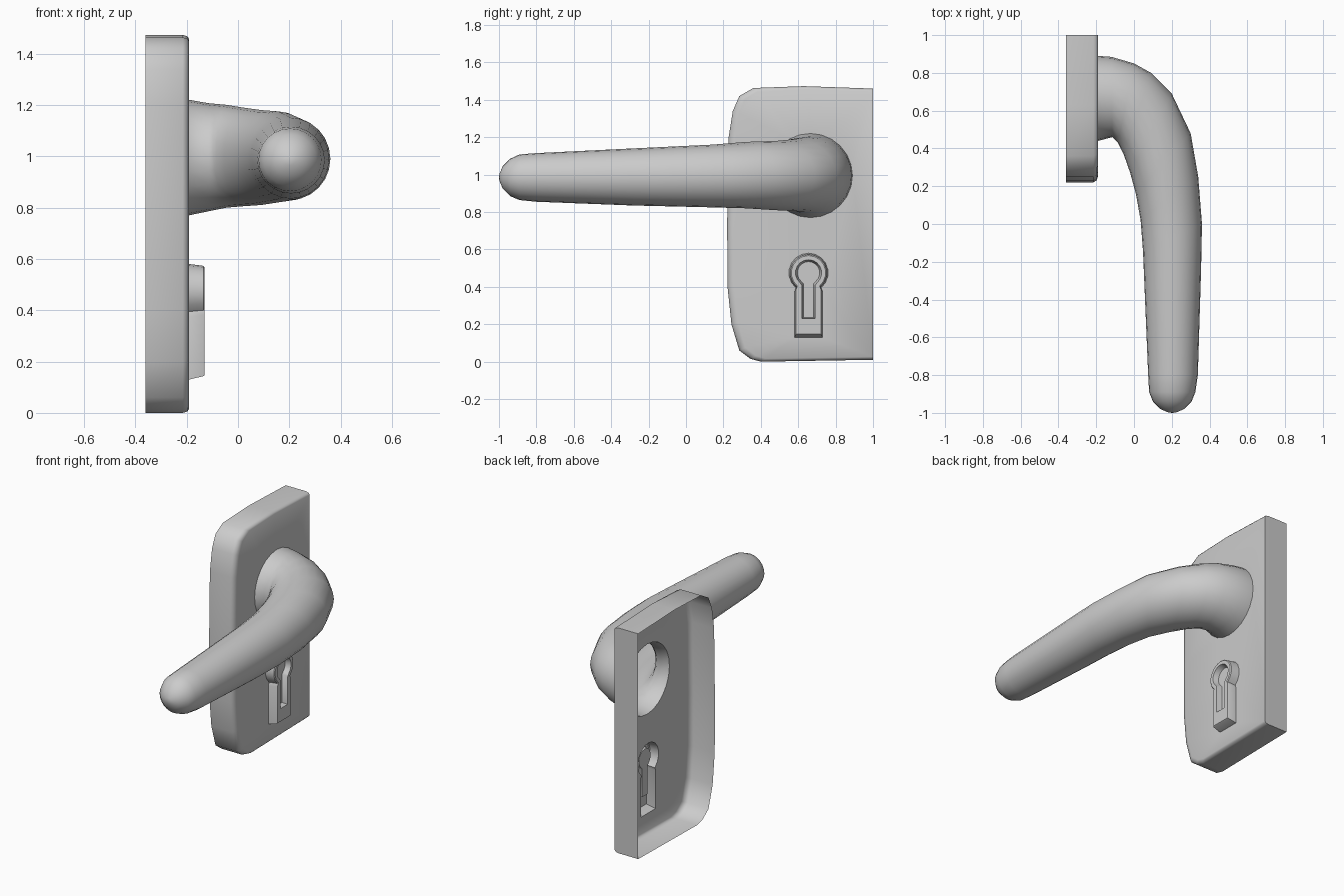
import bpy, bmesh
from math import sin, cos, pi, radians
from mathutils import Vector

if "Cube" in bpy.data.objects:
    bpy.data.objects.remove(bpy.data.objects["Cube"])


def loft(bm, rings):
    """Join equal-length closed rings of points with quads."""
    vs = [[bm.verts.new(p) for p in r] for r in rings]
    n = len(vs[0])
    for a, b in zip(vs, vs[1:]):
        for i in range(n):
            bm.faces.new((a[i], a[(i + 1) % n], b[(i + 1) % n], b[i]))
    return vs


def finish(name, bm, angle):
    bmesh.ops.recalc_face_normals(bm, faces=bm.faces)
    me = bpy.data.meshes.new(name)
    bm.to_mesh(me)
    bm.free()
    ob = bpy.data.objects.new(name, me)
    bpy.context.collection.objects.link(ob)
    bpy.ops.object.select_all(action='DESELECT')
    ob.select_set(True)
    bpy.context.view_layer.objects.active = ob
    bpy.ops.object.shade_smooth_by_angle(angle=radians(angle))
    return ob


def keyhole(x, r, half, bottom, cy=0.655, cz=0.475, n=14):
    """Round head with a straight stem, in the plane at x."""
    a = math_a = -radians(50)
    pts = [(cy + r * cos(a + (pi - 2 * a) * i / n), cz + r * sin(a + (pi - 2 * a) * i / n))
           for i in range(n + 1)]
    zs = cz - r * 0.95
    pts += [(cy - half, zs), (cy - half, bottom), (cy + half, bottom), (cy + half, zs)]
    return [(x, y, z) for y, z in pts]


def section(ox, oy, ix, iy, zt, zb, n=24):
    """Elliptical section between an outer and an inner point."""
    o, i = Vector((ox, oy, 0)), Vector((ix, iy, 0))
    mid, half = (o + i) / 2, (o - i) / 2
    zc, zh = (zt + zb) / 2, (zt - zb) / 2
    return [mid + half * cos(2 * pi * k / n) + Vector((0, 0, zc + zh * sin(2 * pi * k / n)))
            for k in range(n)]


# Lever: outer bend, inner bend, top and bottom along its length
lever = [section(*s) for s in [
    (-0.19, 0.89, -0.19, 0.44, 1.22, 0.77),
    (-0.12, 0.885, -0.115, 0.46, 1.207, 0.785),
    (0.0, 0.85, -0.085, 0.43, 1.20, 0.80),
    (0.09, 0.80, -0.055, 0.37, 1.19, 0.805),
    (0.20, 0.69, -0.02, 0.27, 1.18, 0.81),
    (0.30, 0.48, 0.01, 0.16, 1.175, 0.82),
    (0.34, 0.25, 0.035, 0.02, 1.16, 0.825),
    (0.36, 0.0, 0.048, -0.15, 1.15, 0.83),
    (0.355, -0.25, 0.055, -0.32, 1.14, 0.835),
    (0.338, -0.80, 0.075, -0.80, 1.115, 0.855),
    (0.325, -0.89, 0.08, -0.89, 1.108, 0.864),
    (0.305, -0.94, 0.10, -0.94, 1.085, 0.885),
    (0.265, -0.98, 0.14, -0.98, 1.045, 0.925),
    (0.225, -0.997, 0.18, -0.997, 1.005, 0.965)]]
bm = bmesh.new()
end = loft(bm, lever)[-1]
tip = bm.verts.new((0.2025, -1.0, 0.985))
for k in range(len(end)):
    bm.faces.new((end[k], end[(k + 1) % len(end)], tip))
finish("lever_handle", bm, 60)

# Lock cylinder: raised keyhole collar with a recessed keyway
lock = [keyhole(-0.19, 0.105, 0.075, 0.13), keyhole(-0.135, 0.098, 0.07, 0.143),
        keyhole(-0.13, 0.092, 0.066, 0.147), keyhole(-0.13, 0.07, 0.036, 0.23),
        keyhole(-0.165, 0.06, 0.028, 0.235)]
bm = bmesh.new()
bm.faces.new(loft(bm, lock)[-1])
finish("lock_cylinder", bm, 40)

# Back plate: open-backed shell, rounded on one side, square on the other
outline = [(1.0, 0.01), (0.40, 0.0), (0.345, 0.015), (0.285, 0.06), (0.243, 0.20),
           (0.222, 0.40), (0.22, 0.74), (0.228, 1.20), (0.25, 1.34), (0.285, 1.42),
           (0.36, 1.463), (0.63, 1.473), (1.0, 1.46)]


def plate_ring(x, sy, sz):
    return [(x, 0.995 + (y - 0.995) * sy, 0.737 + (z - 0.737) * sz) for y, z in outline]


bm = bmesh.new()
rim = loft(bm, [plate_ring(-0.36, 1, 1), plate_ring(-0.215, 1, 1),
                plate_ring(-0.197, 0.985, 0.992), plate_ring(-0.19, 0.955, 0.978)])[-1]
holes = [[bm.verts.new(p) for p in r] for r in (lever[0], lock[0])]
edges = []
for loop in [rim] + holes:
    for a, b in zip(loop, loop[1:] + loop[:1]):
        edges.append(bm.edges.get((a, b)) or bm.edges.new((a, b)))
bmesh.ops.triangle_fill(bm, edges=edges, use_beauty=True, normal=(1, 0, 0))
finish("back_plate", bm, 50)
